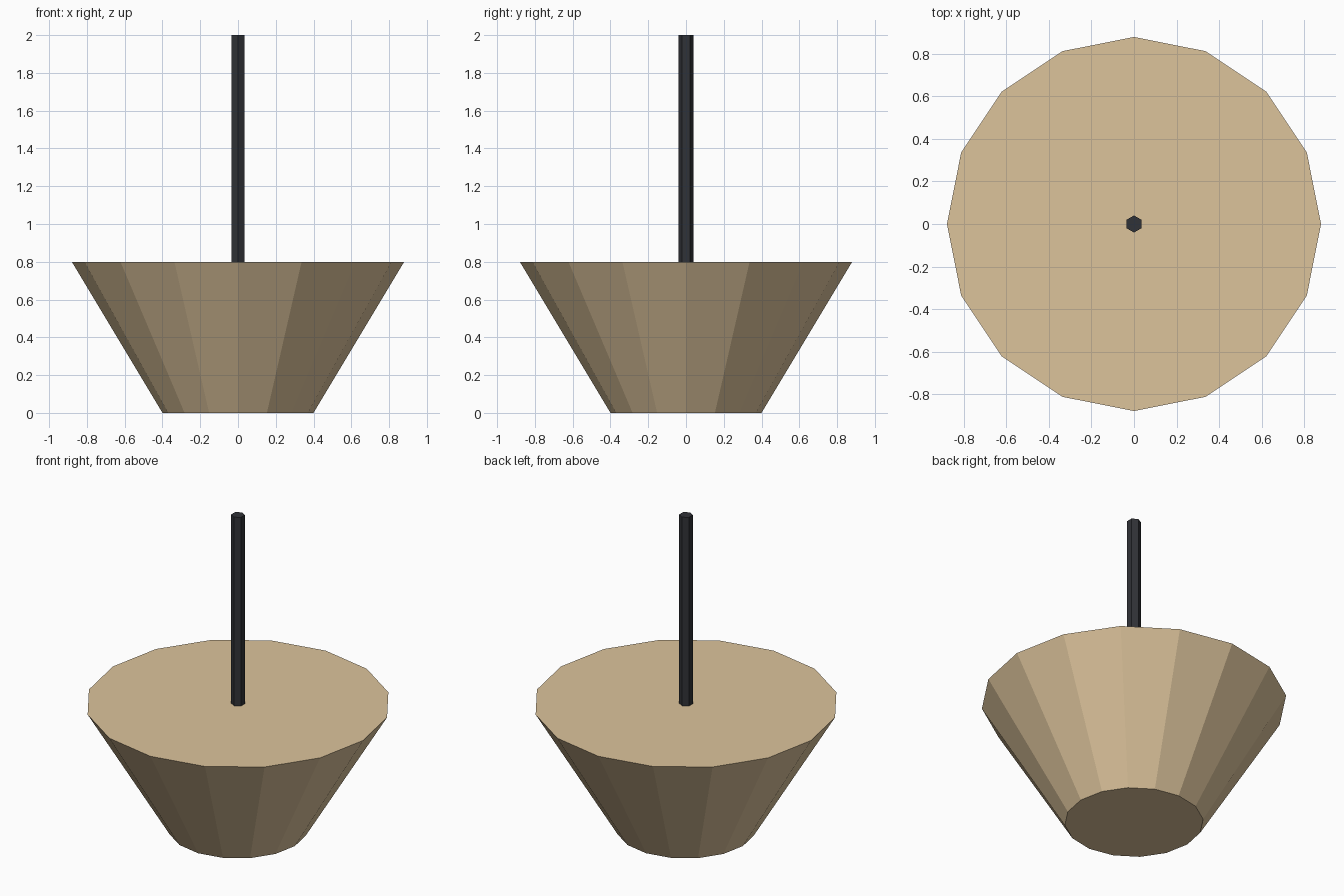
import bpy

if "Cube" in bpy.data.objects:
    bpy.data.objects.remove(bpy.data.objects["Cube"])


def material(name, color):
    mat = bpy.data.materials.new(name)
    mat.diffuse_color = (*color, 1.0)
    mat.use_nodes = True
    mat.node_tree.nodes["Principled BSDF"].inputs["Base Color"].default_value = mat.diffuse_color
    return mat


def tapered_part(name, sides, r_bottom, r_top, z0, z1, mat):
    """Flat-faced, capped prism or cone section standing between z0 and z1."""
    bpy.ops.mesh.primitive_cone_add(
        vertices=sides, radius1=r_bottom, radius2=r_top,
        depth=z1 - z0, location=(0, 0, (z0 + z1) / 2))
    obj = bpy.context.object
    obj.name = name
    obj.data.materials.append(mat)
    return obj


tan = material("tan_fabric", (0.72, 0.55, 0.33))
black = material("black_cord", (0.03, 0.032, 0.038))

# Flared solid shade
tapered_part("lamp_shade", 16, 0.40, 0.88, 0.0, 0.8, tan)

# Hanging cord rising from the top of the shade
tapered_part("hanging_cord", 6, 0.04, 0.04, 0.8, 2.0, black)
